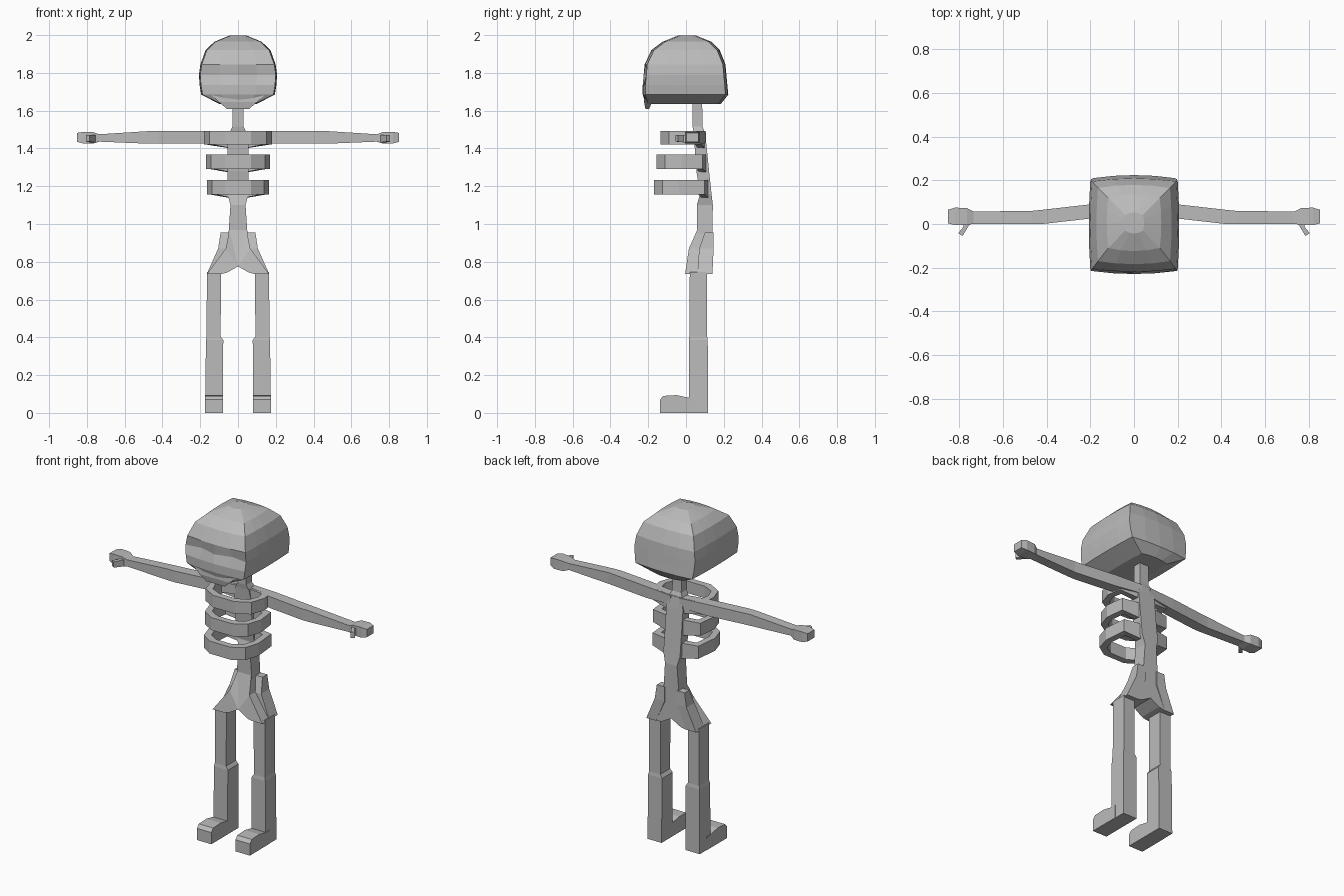
import bpy, bmesh, math
from mathutils import Vector

bone = bpy.data.materials.new("bone grey")
bone.diffuse_color = (0.5, 0.5, 0.5, 1)


def finish(name, bm):
    bmesh.ops.recalc_face_normals(bm, faces=bm.faces)
    mesh = bpy.data.meshes.new(name)
    bm.to_mesh(mesh)
    bm.free()
    mesh.materials.append(bone)
    ob = bpy.data.objects.new(name, mesh)
    bpy.context.collection.objects.link(ob)
    return ob


def loft(name, rings, side=1, closed=False):
    """Skin a list of equal point rings; side=-1 mirrors in x."""
    bm = bmesh.new()
    vs = [[bm.verts.new((side * p[0], p[1], p[2])) for p in r] for r in rings]
    n = len(vs[0])
    pairs = list(zip(vs, vs[1:])) + ([(vs[-1], vs[0])] if closed else [])
    for a, b in pairs:
        for i in range(n):
            j = (i + 1) % n
            bm.faces.new((a[i], a[j], b[j], b[i]))
    if not closed:
        caps = [bm.faces.new(vs[0]), bm.faces.new(vs[-1])]
        bmesh.ops.triangulate(bm, faces=[f for f in caps if len(f.verts) > 4])
    return finish(name, bm)


def zrect(z, x0, x1, y0, y1):
    return [(x0, y0, z), (x1, y0, z), (x1, y1, z), (x0, y1, z)]


def xrect(x, y0, y1, z0, z1):
    return [(x, y0, z0), (x, y1, z0), (x, y1, z1), (x, y0, z1)]


# Skull: square rings with bulging sides and shallow eye sockets
def skull_ring(z, hx, yf, yb, socket=0.0):
    pts = []
    ts = (-1, -0.5, 0, 0.5)
    bulge = lambda t: 0.014 * (1 - t * t)
    for t in ts:
        dent = socket if abs(t) == 0.5 else 0
        pts.append((t * hx, yf - bulge(t) + dent, z))
    mid, hy = (yf + yb) / 2, (yb - yf) / 2
    for t in ts:
        pts.append((hx + bulge(t) * 0.5, mid + t * hy, z))
    for t in ts:
        pts.append((-t * hx, yb + bulge(t), z))
    for t in ts:
        pts.append((-hx - bulge(t) * 0.5, mid - t * hy, z))
    return pts


loft("skull", [
    skull_ring(1.635, 0.09, -0.20, 0.17),
    skull_ring(1.685, 0.188, -0.215, 0.21),
    skull_ring(1.735, 0.196, -0.215, 0.205),
    skull_ring(1.79, 0.20, -0.21, 0.20, 0.025),
    skull_ring(1.845, 0.192, -0.205, 0.195),
    skull_ring(1.92, 0.165, -0.17, 0.165),
    skull_ring(1.965, 0.118, -0.11, 0.12),
    skull_ring(1.997, 0.04, -0.03, 0.04)])

# Jaw plate under the face
loft("jaw", [zrect(1.61, -0.06, 0.06, -0.215, -0.195),
             zrect(1.645, -0.10, 0.10, -0.222, -0.18),
             zrect(1.69, -0.15, 0.15, -0.218, -0.17)])

# Spine and neck
loft("spine", [zrect(z, -h, h, a, b) for z, h, a, b in (
    (0.95, 0.05, 0.06, 0.14), (1.10, 0.04, 0.057, 0.142),
    (1.16, 0.055, 0.075, 0.135), (1.28, 0.055, 0.055, 0.122),
    (1.42, 0.055, 0.045, 0.108), (1.485, 0.045, 0.04, 0.10),
    (1.515, 0.03, 0.035, 0.088), (1.66, 0.03, 0.035, 0.085))])

# Three rib hoops
for name, z0, z1, front, back, w in (
        ("upper_rib", 1.42, 1.492, -0.135, 0.10, 0.18),
        ("middle_rib", 1.292, 1.367, -0.155, 0.108, 0.17),
        ("lower_rib", 1.157, 1.232, -0.17, 0.118, 0.165)):
    half = [(0.07, front), (0.84 * w, front + 0.045), (w, front + 0.13),
            (0.92 * w, back - 0.02), (0.05, back)]
    outline = half + [(-x, y) for x, y in reversed(half)]
    cy = (front + back) / 2
    k, t = (w - 0.038) / w, (back - front) / 2
    ky = (t - 0.038) / t
    rings = []
    for x, y in outline:
        xi, yi = x * k, cy + (y - cy) * ky
        drop = 0.018 if y == back else 0
        rings.append([(x, y, z0 - drop), (x, y, z1),
                      (xi, yi, z1), (xi, yi, z0 - drop)])
    loft(name, rings, closed=True)

# Pelvis: mirrored silhouette, front flaring forward toward the hips
half = [(0.045, 0.97), (0.065, 0.87), (0.165, 0.735), (0.09, 0.735),
        (0.06, 0.742), (0, 0.775)]
outline = half + [(-x, z) for x, z in reversed(half[:-1])]


def pelvis_front(z):
    if z > 0.87:
        return 0.015 + (z - 0.87) * 0.45
    return -0.005 + (z - 0.735) * 0.15


loft("pelvis", [[(x, pelvis_front(z), z) for x, z in outline],
                [(x, 0.14, z) for x, z in outline]])

for side, label in ((1, "right"), (-1, "left")):
    # Hip wing
    loft(label + "_hip", [zrect(0.735, 0.10, 0.165, 0.06, 0.14),
                          zrect(0.87, 0.04, 0.105, 0.07, 0.146),
                          zrect(0.955, 0.04, 0.092, 0.10, 0.145)], side)

    # Leg with a thicker shin
    loft(label + "_leg", [zrect(0, 0.08, 0.173, 0.015, 0.117),
                          zrect(0.385, 0.078, 0.17, 0.015, 0.115),
                          zrect(0.405, 0.092, 0.166, 0.018, 0.112),
                          zrect(0.745, 0.09, 0.165, 0.02, 0.112)], side)

    # Foot, bevelled at the toe
    profile = [(0.05, 0), (-0.138, 0), (-0.138, 0.07),
               (-0.12, 0.09), (-0.05, 0.094), (0.016, 0.08), (0.05, 0.08)]
    loft(label + "_foot", [[(x, y, z) for y, z in profile]
                           for x in (0.08, 0.175)], side)

    # Arm from spine to wrist, widening into a fist
    loft(label + "_arm", [xrect(*s) for s in (
        (0.03, 0.05, 0.105, 1.435, 1.49), (0.20, 0.025, 0.09, 1.425, 1.493),
        (0.42, 0.0, 0.065, 1.425, 1.492), (0.47, 0.0, 0.06, 1.425, 1.492),
        (0.735, 0.0, 0.057, 1.436, 1.475), (0.765, -0.003, 0.073, 1.427, 1.486),
        (0.82, -0.005, 0.075, 1.427, 1.488), (0.852, 0.003, 0.065, 1.435, 1.482))],
        side)

    # Thumb
    loft(label + "_thumb", [
        [(0.745, 0.02, 1.432), (0.79, 0.02, 1.432),
         (0.79, 0.02, 1.472), (0.745, 0.02, 1.472)],
        [(0.755, -0.005, 1.432), (0.78, -0.012, 1.432),
         (0.78, -0.012, 1.472), (0.755, -0.005, 1.472)],
        [(0.785, -0.055, 1.436), (0.805, -0.042, 1.436),
         (0.805, -0.042, 1.47), (0.785, -0.055, 1.47)]], side)
